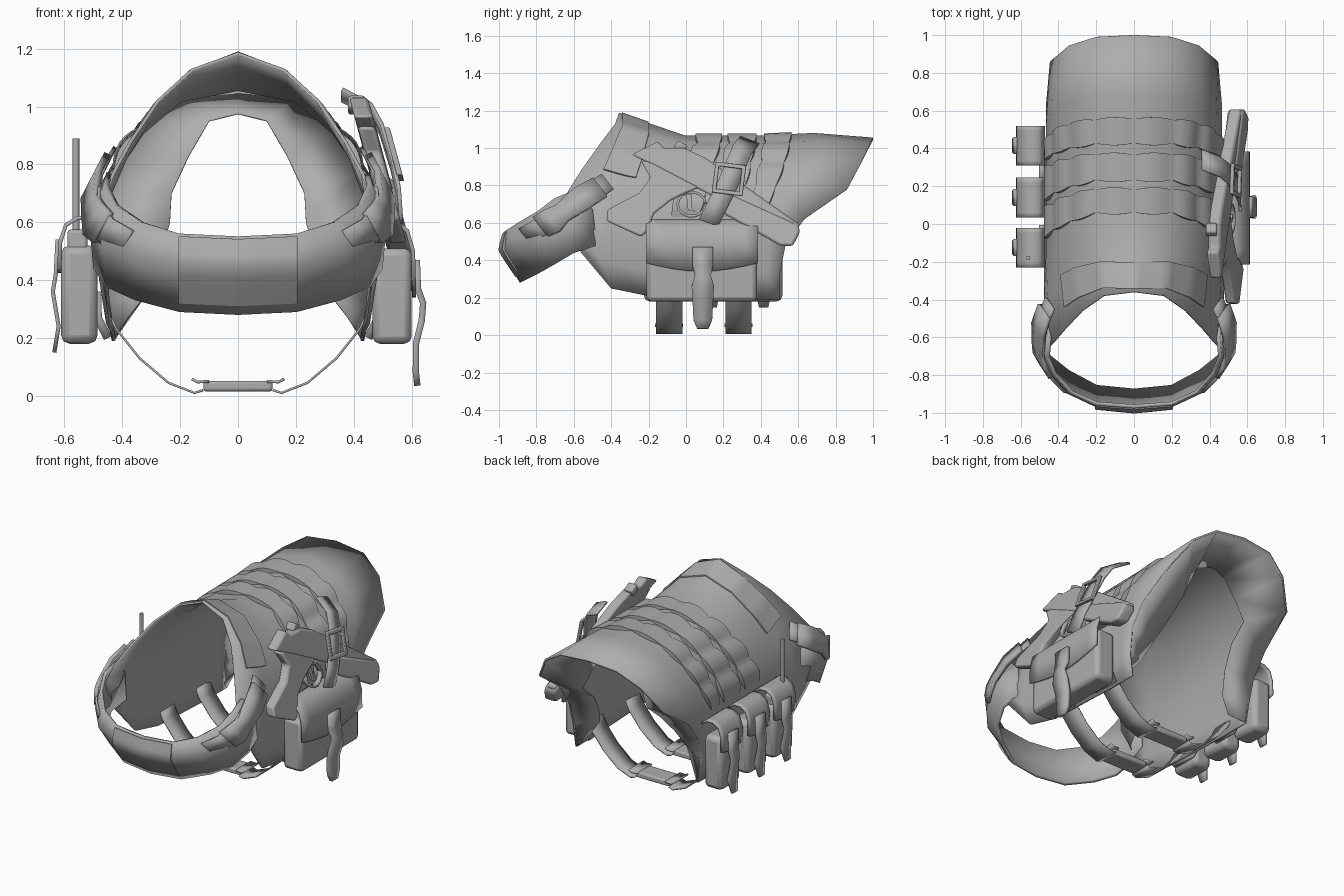
import bpy, bmesh, math
from mathutils import Vector, Matrix

if "Cube" in bpy.data.objects:
    bpy.data.objects.remove(bpy.data.objects["Cube"])

grey = bpy.data.materials.new("canvas grey")
grey.diffuse_color = (0.42, 0.42, 0.42, 1)
grey.use_nodes = True
grey.node_tree.nodes["Principled BSDF"].inputs["Base Color"].default_value = grey.diffuse_color


def make(name, verts, faces, solid=0.0, bevel=0.0, segs=2):
    me = bpy.data.meshes.new(name)
    me.from_pydata([tuple(v) for v in verts], [], faces)
    bm = bmesh.new()
    bm.from_mesh(me)
    bmesh.ops.recalc_face_normals(bm, faces=bm.faces)
    bm.to_mesh(me)
    bm.free()
    me.materials.append(grey)
    ob = bpy.data.objects.new(name, me)
    bpy.context.collection.objects.link(ob)
    if solid:
        m = ob.modifiers.new("thickness", 'SOLIDIFY')
        m.thickness, m.offset = solid, 0
    if bevel:
        m = ob.modifiers.new("bevel", 'BEVEL')
        m.width, m.segments, m.limit_method = bevel, segs, 'ANGLE'
    return ob


def grid(name, rows, **kw):
    n = len(rows[0])
    faces = [(i*n+j, i*n+j+1, (i+1)*n+j+1, (i+1)*n+j)
             for i in range(len(rows)-1) for j in range(n-1)]
    return make(name, [p for r in rows for p in r], faces, **kw)


def mirrored(row):
    return [(-x, y, z) for x, y, z in reversed(row[1:])] + row


def box(name, x, y, z, bevel=0.02, rot=0.0, segs=2):
    c = Vector((sum(x)/2, sum(y)/2, sum(z)/2))
    R = Matrix.Rotation(rot, 3, 'X')
    v = [c + R @ (Vector((a, b, d)) - c) for a in x for b in y for d in z]
    f = [(0, 1, 3, 2), (4, 6, 7, 5), (0, 4, 5, 1), (2, 3, 7, 6), (0, 2, 6, 4), (1, 5, 7, 3)]
    return make(name, v, f, bevel=bevel, segs=segs)


def ribbon(name, pts, side, widths, t=0.012):
    """Flat strap along pts; side is the width direction."""
    s = Vector(side).normalized()
    if not isinstance(widths, list):
        widths = [widths]*len(pts)
    return grid(name, [[Vector(p)-s*w/2, Vector(p)+s*w/2] for p, w in zip(pts, widths)], solid=t)


def plate(name, poly, xf, t, bevel=0.012):
    """Side profile in y,z extruded along x; xf gives the leaning x."""
    n = len(poly)
    v = [(xf(y, z)+s*t/2, y, z) for s in (-1, 1) for y, z in poly]
    f = [tuple(range(n)), tuple(range(2*n-1, n-1, -1))]
    f += [(i, (i+1) % n, n+(i+1) % n, n+i) for i in range(n)]
    return make(name, v, f, bevel=bevel)


def sample(rows, u, v):
    """Point on a mirrored half grid, v signed from the centre line."""
    s, v = (1 if v >= 0 else -1), abs(v)
    i, j = min(int(u), len(rows)-2), min(int(v), len(rows[0])-2)
    a, b = u-i, v-j
    P = lambda k, l: Vector(rows[k][l])
    p = (P(i, j)*(1-b)+P(i, j+1)*b)*(1-a) + (P(i+1, j)*(1-b)+P(i+1, j+1)*b)*a
    return Vector((p.x*s, p.y, p.z))


def overlay(name, rows, u0, u1, v1, nu, nv, height, axis, wave=0.0, puffs=8, skew=0.0):
    """Raised panel following a grid, with upright side walls all round."""
    I, J = [0, *range(nu+1), nu], [0, *range(nv+1), nv]
    out = []
    for a, i in enumerate(I):
        r = []
        for b, j in enumerate(J):
            fu, fv = i/nu, j/nv
            v = v1*(2*fv-1)
            w = wave*(abs(math.sin(fv*math.pi*puffs))-.5)*(1-2*fu)
            p = sample(rows, u0+(u1-u0)*fu-w+skew*abs(v/v1), v)
            rim = a in (0, len(I)-1) or b in (0, len(J)-1)
            r.append(p + axis(p).normalized()*(-.004 if rim else height(fu, fv)))
        out.append(r)
    return grid(name, out)


# Body shell: rows from neck to rear, columns from spine to belly
shell = [
    [(0, -.36, 1.183), (.16, -.38, 1.125), (.275, -.46, 1.02), (.37, -.56, .88), (.43, -.63, .77),
     (.47, -.67, .67), (.49, -.62, .56), (.48, -.56, .44)],
    [(0, -.18, 1.12), (.18, -.2, 1.07), (.31, -.26, .95), (.39, -.34, .82), (.45, -.4, .68),
     (.47, -.43, .52), (.47, -.45, .4), (.45, -.4, .25)],
    [(0, 0, 1.06), (.2, 0, 1.02), (.33, -.05, .91), (.42, -.1, .78), (.46, -.15, .63),
     (.47, -.18, .47), (.46, -.2, .34), (.43, -.2, .21)],
    [(0, .4, 1.06), (.2, .4, 1.02), (.33, .38, .92), (.42, .35, .79), (.46, .32, .63),
     (.47, .3, .47), (.46, .3, .33), (.43, .3, .19)],
    [(0, .68, 1.075), (.21, .67, 1.03), (.35, .64, .92), (.43, .58, .79), (.46, .48, .63),
     (.46, .44, .47), (.45, .43, .33), (.43, .43, .19)],
    [(0, 1.0, 1.05), (.2, .99, 1.03), (.34, .945, .94), (.44, .86, .78), (.46, .63, .62),
     (.46, .53, .48), (.45, .5, .33), (.43, .5, .19)]]
grid("vest_shell", [mirrored(r) for r in shell], solid=.012)

# Wide lining lip turned in at the rear opening
lip = [(0, .72, .975), (.1, .70, .95), (.17, .71, .83), (.23, .72, .70), (.235, .6, .6),
       (.27, .5, .48), (.31, .43, .36), (.38, .40, .27)]
grid("rear_lining", [mirrored(shell[-1]), mirrored(lip)], solid=.004)

# Chest band joining both sides in front, ends tucked against the shell
band = [
    [(0, -.965, .55), (.2, -.95, .56), (.33, -.89, .60), (.42, -.79, .66), (.455, -.70, .73), (.445, -.6, .77)],
    [(0, -.98, .45), (.2, -.96, .455), (.36, -.885, .48), (.465, -.77, .53), (.505, -.64, .6), (.462, -.5, .67)],
    [(0, -.88, .285), (.2, -.86, .295), (.35, -.78, .335), (.45, -.70, .38), (.49, -.6, .44), (.465, -.48, .48)]]
grid("chest_band", [mirrored(r) for r in band], solid=.02)
overlay("chest_patch", band, .08, 1.85, 1, 6, 8, lambda a, b: .016+.008*math.sin(math.pi*a),
        lambda p: Vector((p.x, p.y+.3, 0)))

# Collar patch and three quilted webbing rows over the back
around = lambda p: Vector((p.x, 0, p.z-.55))
overlay("collar_patch", shell, .1, .88, 2.8, 4, 28, lambda a, b: .014, around, skew=.36)
for k, (u0, u1) in enumerate([(2.14, 2.47), (2.57, 2.93), (3.08, 3.58)]):
    overlay(f"webbing_row_{k+1}", shell, u0, u1, 4, 4, 48,
            lambda a, b: .01 + .024*abs(math.sin(b*math.pi*8)), around, wave=.03*(u1-u0)/.35)

for s, side in ((1, "right"), (-1, "left")):
    # Shoulder straps with a thicker padded sleeve
    w = (.38*s, .58, -.74)
    ribbon("shoulder_strap_"+side, [(.385*s, -.86, .53), (.455*s, -.79, .57), (.50*s, -.68, .645),
                                    (.495*s, -.57, .72), (.47*s, -.48, .78), (.445*s, -.42, .82)], w, .11, .014)
    ribbon("shoulder_sleeve_"+side, [(.467*s, -.775, .58), (.498*s, -.72, .61), (.51*s, -.66, .655),
                                     (.507*s, -.56, .73), (.475*s, -.46, .79)],
           w, [.14, .15, .11, .14, .13], .024)
    # Belly strap anchors
    for k, y in enumerate((-.09, .28)):
        ribbon(f"strap_anchor_{side}_{k}", [(.45*s, y, .2), (.485*s, y, .27), (.488*s, y, .36)],
               (0, 1, 0), .17, .03)

# Belly straps with buckles
for k, y in enumerate((-.09, .28)):
    half = [(.12, y, .02), (.15, y, .01), (.24, y, .045), (.34, y, .13), (.42, y, .23), (.455, y, .3)]
    for s in (1, -1):
        ribbon(f"belly_strap_{k}_{s}", [(s*a, b, c) for a, b, c in half], (0, 1, 0), .14, .008)
        ribbon(f"buckle_tab_{k}_{s}", [(s*.1, y, .05), (s*.14, y, .048), (s*.16, y, .058)], (0, 1, 0), .15, .01)
    box(f"belly_buckle_{k}", (-.12, .12), (y-.06, y+.06), (.015, .052), .01)


def pouch_flap(name, arc, y0, y1, dip):
    """Thin curved lid; the front edge dips towards the middle."""
    rows = []
    for i in range(9):
        t = i/8
        r = [(x, y0+(y1-y0)*t, z) for x, z in arc]
        x, y, z = r[-1]
        r[-1] = (x, y, z-dip*math.sin(math.pi*t))
        rows.append(r)
    grid(name, rows, solid=.014)


# Large right pouch with flap and pull strap
box("large_pouch", (.465, .6), (-.21, .38), (.18, .51), .025)
pouch_flap("large_pouch_flap", [(.465, .6), (.5, .615), (.545, .605), (.585, .57), (.605, .5), (.608, .385)],
           -.215, .385, .045)
ribbon("large_pouch_pull", [(.618, .09, .47), (.622, .09, .37), (.64, .09, .32), (.635, .09, .26),
                            (.615, .09, .18), (.615, .09, .08), (.62, .09, .035)],
       (0, 1, 0), [.11, .11, .085, .12, .11, .1, .06], .022)

# Three left pouches
for k, y in enumerate((-.125, .14, .415)):
    n = f"small_pouch_{k+1}"
    box(n, (-.612, -.485), (y-.1, y+.1), (.18, .52), .03)
    pouch_flap(n+"_flap", [(-.475, .59), (-.51, .615), (-.555, .615), (-.595, .59), (-.615, .53), (-.617, .44)],
               y-.105, y+.105, .015)
    ribbon(n+"_pull", [(-.624, y, .54), (-.63, y, .42), (-.64, y, .36), (-.62, y, .24), (-.635, y, .15)],
           (0, 1, 0), [.09, .09, .07, .09, .05], .014)


# Radio in the front left pouch
def tube(name, c, r, z0, z1, n=10):
    ring = lambda z: [(c[0]+r*math.cos(i*math.tau/n), c[1]+r*math.sin(i*math.tau/n), z) for i in range(n)]
    f = [(i, (i+1) % n, n+(i+1) % n, n+i) for i in range(n)] + [tuple(range(n)), tuple(range(n, 2*n))]
    make(name, ring(z0)+ring(z1), f)


box("radio_body", (-.59, -.52), (-.21, -.05), (.48, .575), .012)
tube("radio_antenna", (-.56, -.18), .012, .57, .89)

# Sidearm leaning against the right side
lean = lambda y, z: .425 + (1.0-z)*.27
plate("sidearm_slide", [(-.29, .965), (-.25, .985), (-.15, 1.035), (-.12, 1.0), (-.06, 1.0), (-.01, 1.0),
                        (.1, .95), (.61, .59), (.57, .5), (.28, .67), (.07, .78), (-.16, .9)], lean, .065)
plate("sidearm_grip", [(-.24, .93), (-.19, .84), (-.25, .76), (-.42, .67), (-.425, .61), (-.24, .525),
                       (-.21, .55), (-.17, .65), (-.08, .72), (.0, .76), (.1, .8), (-.06, .94)], lean, .06)
box("sidearm_hammer", (.38, .44), (-.06, .0), (.98, 1.03), .01, -.5)
guard = []
for i in range(15):
    a = math.tau*i/14
    y, z = .03+.075*math.cos(a), .70+.065*math.sin(a)
    guard.append((lean(y, z), y, z))
ribbon("trigger_guard", guard, (1, 0, 0), .03, .014)
plate("trigger", [(.0, .76), (.03, .75), (.03, .68), (.05, .66), (.01, .67)], lean, .015, 0)

# Holster around the barrel, with retaining strap and square buckle
plate("holster", [(.22, .76), (.6, .59), (.61, .55), (.57, .475), (.5, .48), (.2, .65)], lean, .085, .015)
out = lambda y, z, d=.05: (lean(y, z)+d, y, z)
ribbon("holster_strap", [(.36, .34, 1.04), out(.3, .99, .03), out(.27, .92), out(.22, .8, .055), out(.17, .7), out(.12, .6, .03)],
       (0, .93, -.36), .11, .014)
c = Vector((.23, .835))
ax, az = Vector((.95, -.12))*.075, Vector((.12, .95))*.075
q = [c-ax-az, c+ax-az, c+ax+az, c-ax+az]
for i in range(4):
    a, b = q[i], q[(i+1) % 4]
    d = (b-a).normalized()
    n = Vector((-d.y, d.x))*.011
    a, b = a-d*.011, b+d*.011
    plate(f"buckle_side_{i+1}", [a-n, b-n, b+n, a+n], lambda y, z: lean(y, z)+.07, .02, .004)

# Smooth shading with sharp edges kept
for ob in bpy.context.scene.objects:
    ob.select_set(True)
    bpy.context.view_layer.objects.active = ob
bpy.ops.object.shade_smooth_by_angle(angle=math.radians(45))
